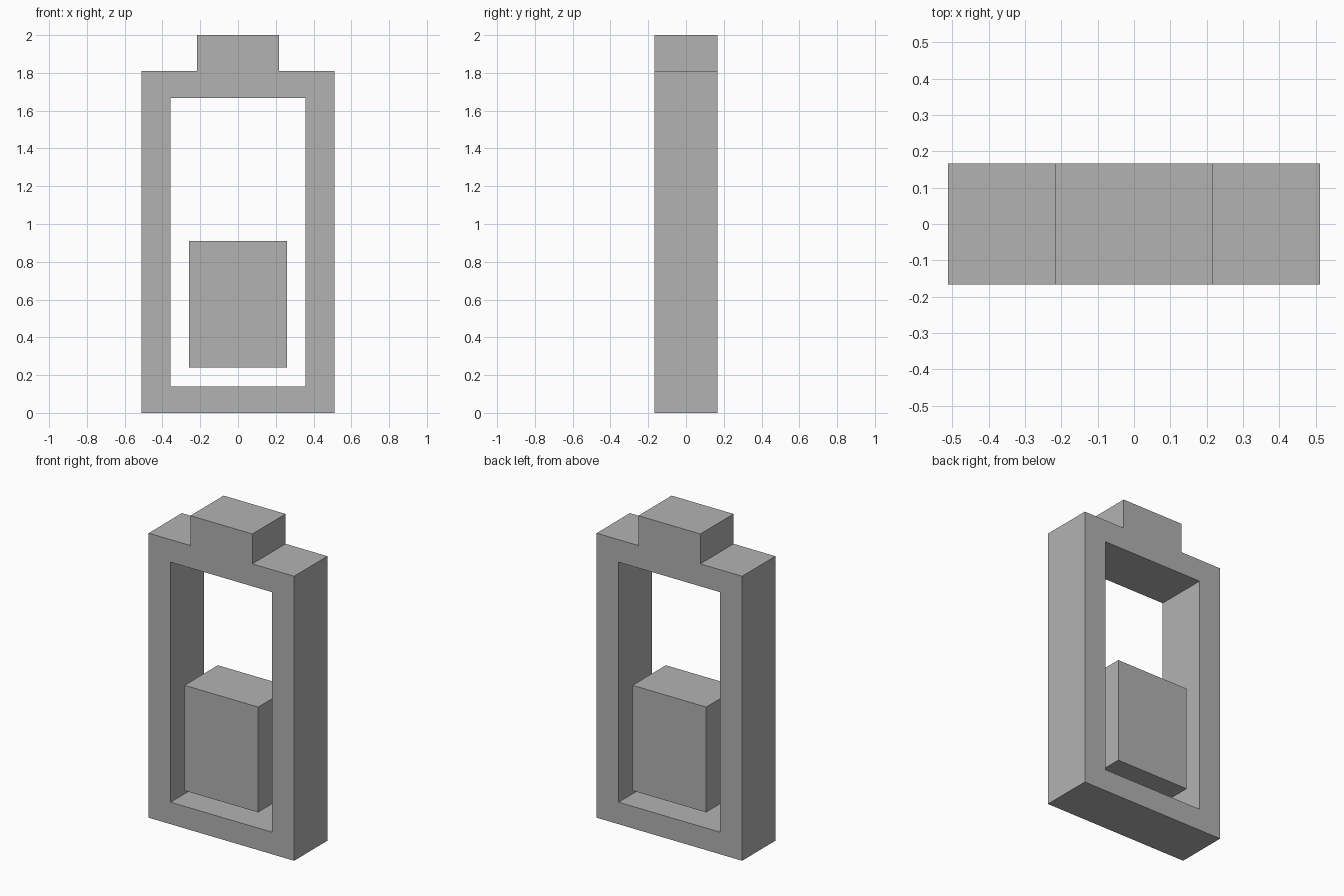
import bpy
import bmesh
from mathutils import Vector

default = bpy.data.objects.get("Cube")
if default:
    bpy.data.objects.remove(default, do_unlink=True)

HALF_DEPTH = 0.167

# Single flat grey
grey = bpy.data.materials.new("mid_grey")
grey.use_nodes = True
grey.diffuse_color = (0.448, 0.448, 0.448, 1)
grey.node_tree.nodes["Principled BSDF"].inputs["Base Color"].default_value = grey.diffuse_color


def rectangle(half_width, bottom, top):
    return [(-half_width, bottom), (half_width, bottom),
            (half_width, top), (-half_width, top)]


def extruded_part(name, *loops):
    """Fill outline loops in the XZ plane (inner loops become holes), then extrude along Y."""
    bm = bmesh.new()
    for loop in loops:
        verts = [bm.verts.new((x, -HALF_DEPTH, z)) for x, z in loop]
        for a, b in zip(verts, verts[1:] + verts[:1]):
            bm.edges.new((a, b))
    bmesh.ops.triangle_fill(bm, edges=bm.edges[:], use_beauty=True,
                            use_dissolve=False, normal=Vector((0, -1, 0)))
    result = bmesh.ops.extrude_face_region(bm, geom=bm.faces[:], use_keep_orig=True)
    moved = [g for g in result["geom"] if isinstance(g, bmesh.types.BMVert)]
    bmesh.ops.translate(bm, verts=moved, vec=(0, 2 * HALF_DEPTH, 0))
    bmesh.ops.recalc_face_normals(bm, faces=bm.faces[:])
    mesh = bpy.data.meshes.new(name)
    bm.to_mesh(mesh)
    bm.free()
    mesh.materials.append(grey)
    obj = bpy.data.objects.new(name, mesh)
    bpy.context.collection.objects.link(obj)
    return obj


# Outer case with its terminal, mirrored from the right half of the outline
right_half = [(0.512, 0), (0.512, 1.81), (0.218, 1.81), (0.218, 2)]
outline = right_half + [(-x, z) for x, z in reversed(right_half)]
extruded_part("battery_case", outline, rectangle(0.357, 0.14, 1.667))

# Charge block inside the case
extruded_part("charge_block", rectangle(0.259, 0.24, 0.91))
